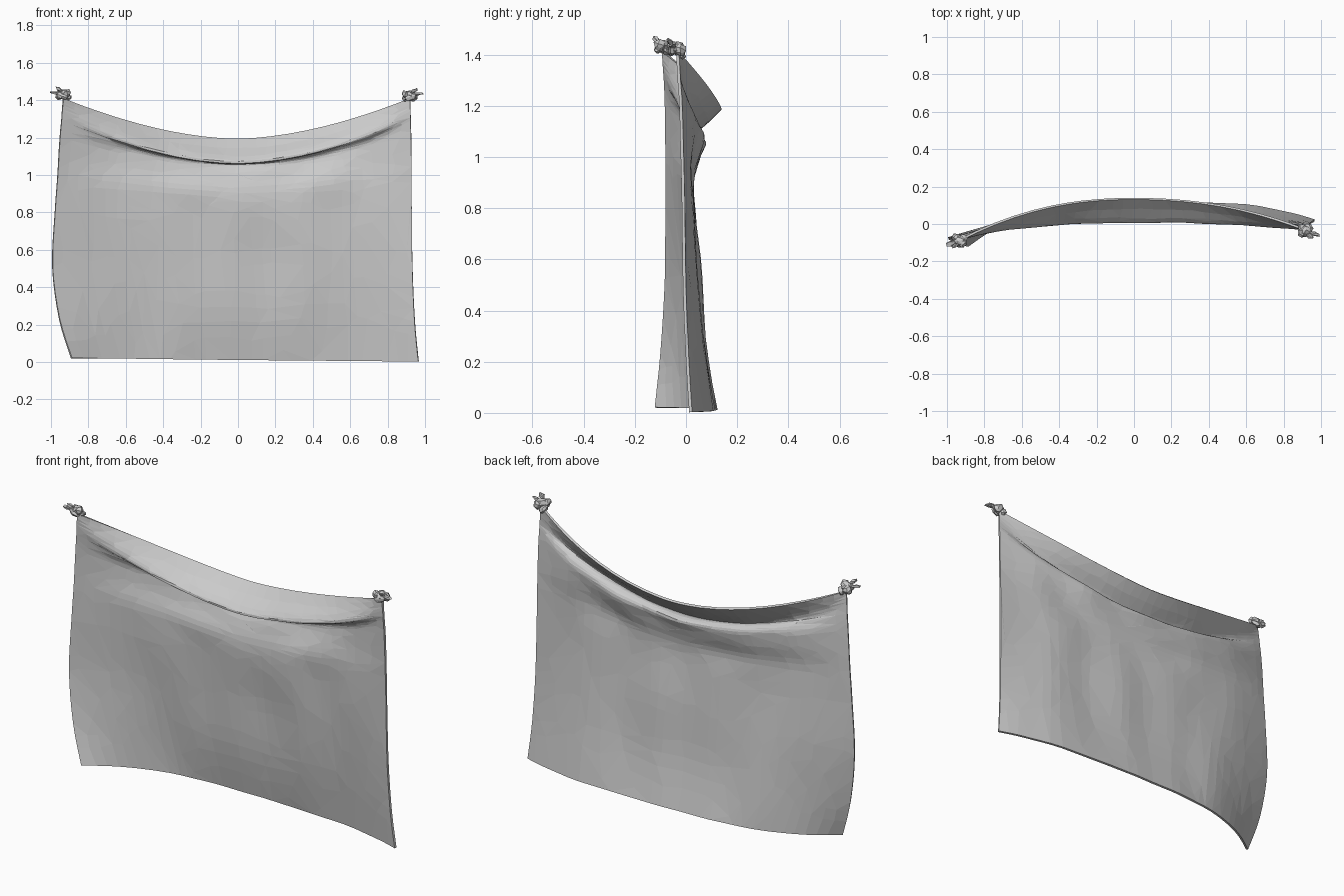
import bpy, bmesh, math, random
from mathutils import Vector, Matrix, noise

if "Cube" in bpy.data.objects:
    bpy.data.objects.remove(bpy.data.objects["Cube"])

random.seed(4)


def smooth_path(points, t):
    """Catmull-Rom lookup along a short list of tuples, t in 0..1."""
    n = len(points) - 1
    i = min(int(t * n), n - 1)
    f = t * n - i
    a, b, c, d = (points[max(0, min(n, i + k))] for k in (-1, 0, 1, 2))
    return [0.5 * (2 * q + (r - p) * f + (2 * p - 5 * q + 4 * r - s) * f * f
                   + (3 * q - p - 3 * r + s) * f ** 3)
            for p, q, r, s in zip(a, b, c, d)]


def finish(bm, name):
    me = bpy.data.meshes.new(name)
    bm.to_mesh(me)
    bm.free()
    ob = bpy.data.objects.new(name, me)
    bpy.context.collection.objects.link(ob)
    return ob


# Vertical profiles from hem to bottom: centre is (drop, y), sides are (drop, x, y)
centre = [(0, .135), (.05, .085), (.095, .035), (.125, .014), (.122, .045), (.14, .068),
          (.2, .048), (.28, .024), (.4, .028), (.6, .045), (.9, .07), (1.18, .115)]
left = [(0, -.935, -.088), (.03, -.937, -.087), (.06, -.94, -.085), (.09, -.942, -.083),
        (.13, -.945, -.08), (.18, -.95, -.078), (.28, -.957, -.076), (.42, -.965, -.075),
        (.6, -.978, -.075), (.9, -.992, -.078), (1.18, -.955, -.095), (1.39, -.89, -.118)]
right = [(0, .92, -.033), (.03, .921, -.032), (.06, .922, -.03), (.09, .923, -.028),
         (.13, .924, -.025), (.18, .925, -.022), (.28, .927, -.018), (.42, .928, -.015),
         (.6, .929, -.01), (.9, .933, -.006), (1.18, .945, .005), (1.39, .965, .018)]

# Hanging cloth sheet with a sagging cowl fold
COLS, ROWS = 36, 44
bm = bmesh.new()
grid = []
for j in range(ROWS + 1):
    t = j / ROWS
    cd, cy = smooth_path(centre, t)
    line = []
    ld, lx, ly = smooth_path(left, t)
    rd, rx, ry = smooth_path(right, t)
    for i in range(COLS + 1):
        u = -1 + 2 * i / COLS
        sd, sx, sy = (ld, lx, ly) if u < 0 else (rd, rx, ry)
        w = 1 - abs(u) ** 2.2
        wy = 1 - abs(u) ** (2.2 + t)
        hem = 1.19 + .22 * abs(u) ** 1.75
        bottom = .012 - .009 * u
        frac = cd / 1.18 * w + sd / 1.39 * (1 - w)
        x = lx + (rx - lx) * (u + 1) / 2
        y = cy * wy + sy * (1 - wy)
        y += .014 * noise.noise(Vector((x * 4, 3, t * 6))) * min(1, 3 * t) * (1 - u ** 6)
        line.append(bm.verts.new((x, y, hem + (bottom - hem) * frac)))
    grid.append(line)
for j in range(ROWS):
    for i in range(COLS):
        bm.faces.new((grid[j][i], grid[j + 1][i], grid[j + 1][i + 1], grid[j][i + 1]))
cloth = finish(bm, "hanging_cloth")
dec = cloth.modifiers.new("facets", 'DECIMATE')
dec.ratio = .3
sol = cloth.modifiers.new("thickness", 'SOLIDIFY')
sol.thickness = .012
sol.offset = 0


# Tied corner knots: crumpled wraps plus loose tails
def lump(bm, loc, size, angle, tilt):
    m = (Matrix.Translation(loc) @ Matrix.Rotation(angle, 4, 'Z')
         @ Matrix.Rotation(tilt, 4, 'Y') @ Matrix.Diagonal((*size, 1)))
    verts = bmesh.ops.create_uvsphere(bm, u_segments=6, v_segments=4, radius=1, matrix=m)["verts"]
    for v in verts:
        v.co += Vector([random.uniform(-.004, .004) for _ in range(3)])


def knot(name, c, side):
    bm = bmesh.new()
    parts = [((0, 0, 0), (.036, .03, .026), .3, .2),
             ((-.02, -.012, .004), (.026, .022, .022), 1.0, .5),
             ((.016, .016, -.006), (.028, .022, .024), -.5, -.4),
             ((.004, -.02, -.01), (.034, .014, .018), .2, -.3),
             ((.045, -.014, .008), (.032, .014, .008), -.25, -.1),
             ((.022, -.026, .026), (.026, .012, .009), -.6, -.5),
             ((-.022, .018, -.022), (.028, .016, .016), .5, .6)]
    for p, size, angle, tilt in parts:
        loc = Vector(c) + Vector((p[0] * side, p[1], p[2]))
        lump(bm, loc, size, angle * side, tilt * side)
    return finish(bm, name)


knot("left_knot", (-.935, -.09, 1.432), -1)
knot("right_knot", (.918, -.037, 1.425), 1)
